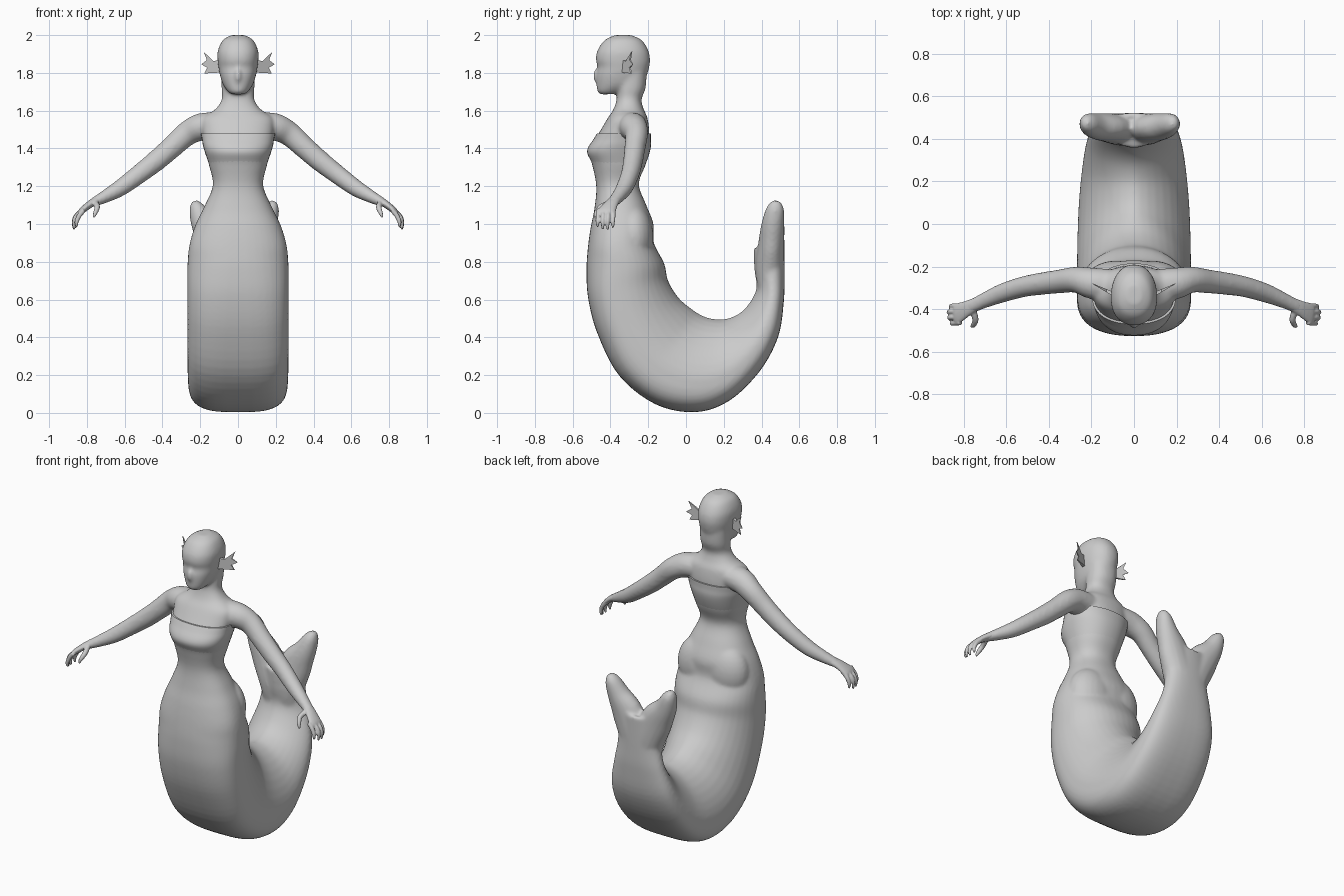
import bpy, bmesh, math
from mathutils import Vector, Matrix

grey = bpy.data.materials.new("stone_grey")
grey.diffuse_color = (0.6, 0.6, 0.6, 1)


def spline(rows, n=5):
    """Catmull-Rom resampling of rows of numbers."""
    out = []
    for i in range(len(rows) - 1):
        p0, p1, p2, p3 = (rows[max(0, min(len(rows) - 1, i + k))] for k in (-1, 0, 1, 2))
        for s in range(n):
            t = s / n
            out.append([b + 0.5 * t * (c - a + t * (2*a - 5*b + 4*c - d + t * (3*(b - c) + d - a)))
                        for a, b, c, d in zip(p0, p1, p2, p3)])
    out.append(list(rows[-1]))
    return out


def skin(bm, rings):
    """Join rings of points into a closed tube."""
    vs = [[bm.verts.new(p) for p in r] for r in rings]
    n = len(vs[0])
    for a, b in zip(vs, vs[1:]):
        for k in range(n):
            bm.faces.new((a[k], a[(k + 1) % n], b[(k + 1) % n], b[k]))
    bm.faces.new(vs[0])
    bm.faces.new(vs[-1][::-1])


def section(oy, oz, iy, iz, w, e_out=2.2, e_in=2.2, split=0.45, grow=0.0, n=40):
    """Cross-section between an outer and an inner point, half width w."""
    o, i = Vector((0, oy, oz)), Vector((0, iy, iz))
    d = (i - o).normalized()
    o, i = o - d * grow, i + d * grow
    mid = o.lerp(i, split)
    ring = []
    for k in range(n):
        c, s = math.cos(math.tau * k / n), math.sin(math.tau * k / n)
        e = 2 / (e_out if s < 0 else e_in)
        side = math.copysign(abs(c) ** e, c) * (w + grow)
        ring.append(mid + (i - mid if s > 0 else o - mid) * abs(s) ** e + Vector((side, 0, 0)))
    return ring


def tube(bm, rows, m=1, n=16, up=(0, 1, 0)):
    """Tube along x, y, z with radius a across and b along up; m mirrors x."""
    rows = spline(rows, 4)
    pts = [Vector((r[0] * m, r[1], r[2])) for r in rows]
    rings = []
    for k, (p, r) in enumerate(zip(pts, rows)):
        t = (pts[min(k + 1, len(pts) - 1)] - pts[max(k - 1, 0)]).normalized()
        u = Vector(up)
        u = (u - t * u.dot(t)).normalized()
        v = t.cross(u)
        rings.append([p + v * r[3] * math.cos(math.tau * j / n) + u * r[4] * math.sin(math.tau * j / n)
                      for j in range(n)])
    skin(bm, rings)


def ball(bm, at, size):
    bmesh.ops.create_uvsphere(bm, u_segments=24, v_segments=16, radius=1,
                              matrix=Matrix.Translation(at) @ Matrix.Diagonal((*size, 1)))


def finish(bm, name, voxel=0, smooth=0):
    bmesh.ops.recalc_face_normals(bm, faces=bm.faces)
    me = bpy.data.meshes.new(name)
    bm.to_mesh(me)
    bm.free()
    me.materials.append(grey)
    ob = bpy.data.objects.new(name, me)
    bpy.context.collection.objects.link(ob)
    if voxel:
        r = ob.modifiers.new("blend", 'REMESH')
        r.mode, r.voxel_size, r.use_smooth_shade = 'VOXEL', voxel, True
        s = ob.modifiers.new("soften", 'SMOOTH')
        s.factor, s.iterations = 0.5, smooth
    return ob


# Trunk and curled tail: outer y, z / inner y, z / half width
TRUNK = [
    (-.36, 1.80, -.208, 1.80, .088), (-.365, 1.72, -.214, 1.72, .087),
    (-.367, 1.66, -.235, 1.66, .086),
    (-.385, 1.605, -.225, 1.61, .12), (-.415, 1.56, -.205, 1.565, .185),
    (-.45, 1.50, -.195, 1.50, .19), (-.48, 1.45, -.195, 1.45, .182),
    (-.518, 1.385, -.195, 1.39, .172), (-.497, 1.315, -.215, 1.31, .154),
    (-.475, 1.20, -.25, 1.21, .133), (-.485, 1.08, -.21, 1.10, .18),
    (-.505, .98, -.172, 1.0, .228), (-.52, .87, -.17, .90, .258),
    (-.527, .75, -.115, .79, .268), (-.517, .60, -.095, .70, .268),
    (-.467, .415, -.04, .61, .268), (-.352, .195, .03, .55, .268),
    (-.16, .045, .09, .513, .266), (.05, .004, .15, .497, .26),
    (.23, .065, .21, .497, .248), (.39, .22, .28, .525, .23),
    (.487, .40, .335, .58, .205), (.517, .58, .373, .66, .165),
    (.522, .73, .362, .76, .14), (.522, .925, .357, .87, .14)]
trunk = spline(TRUNK)


def shape(k):
    r = k / 5
    f = min(1, max(0, (r - 12.5) / 4))                      # 0 torso, 1 tail
    box = f * min(1, max(0, (24 - r) / 5))                  # squarer underside
    return 2.25 + 1.0 * box, 2.25 - 0.6 * f, 0.45 - 0.1 * box


bm = bmesh.new()
skin(bm, [section(*r, *shape(k)) for k, r in enumerate(trunk)])

# Head
HEAD = [(-.448, 1.685, -.36, 1.69, .035), (-.468, 1.70, -.30, 1.71, .056),
        (-.474, 1.74, -.23, 1.74, .08), (-.475, 1.79, -.206, 1.79, .096),
        (-.468, 1.83, -.195, 1.83, .103), (-.477, 1.87, -.19, 1.87, .108),
        (-.468, 1.92, -.20, 1.92, .106), (-.43, 1.974, -.235, 1.974, .08),
        (-.375, 2.0, -.29, 2.0, .035)]
skin(bm, [section(*r) for r in spline(HEAD)])
ball(bm, (0, -.468, 1.785), (.018, .025, .04))

for m in (-1, 1):
    # Arms
    tube(bm, [(.08, -.29, 1.525, .065, .075), (.19, -.28, 1.515, .073, .075),
              (.27, -.262, 1.478, .065, .062), (.35, -.27, 1.407, .059, .056),
              (.43, -.28, 1.337, .056, .053), (.52, -.295, 1.267, .051, .049),
              (.62, -.325, 1.193, .045, .045), (.70, -.358, 1.147, .035, .037),
              (.78, -.395, 1.107, .022, .032)], m)
    # Seat curves
    ball(bm, (m * .085, -.278, .93), (.15, .106, .17))
    # Tail fin lobes, thinner towards the tips
    x = -.02 * m
    tube(bm, [(.035, .447, .62, .08, .06), (.05 + x * .3, .444, .76, .095, .076),
              (.10 + x * .7, .452, .90, .10, .069), (.162 + x, .461, 1.00, .068, .061),
              (.198 + x, .473, 1.085, .042, .046), (.21 + x, .475, 1.122, .016, .02)], m)
finish(bm, "body_and_tail", .009, 10)

# Chest band, fading into the waist
bm = bmesh.new()
skin(bm, [section(*r, *shape(k), grow=min(.009, (r[1] - 1.31) * .1 - .002))
          for k, r in enumerate(trunk) if 1.30 < r[1] < 1.485])
band = finish(bm, "chest_band")
for p in band.data.polygons:
    p.use_smooth = len(p.vertices) == 4

for m, side in ((-1, "left"), (1, "right")):
    # Hands: palm, four fingers, thumb
    bm = bmesh.new()
    tube(bm, [(.73, -.37, 1.133, .025, .03), (.78, -.395, 1.107, .02, .036),
              (.83, -.42, 1.067, .016, .048), (.842, -.425, 1.05, .01, .044)], m)
    for k in range(4):
        y = -.383 - .027 * k
        reach = (.0, .01, .008, -.005)[k]
        tube(bm, [(.815, y, 1.075, .013, .012), (.845 + reach, y - .002, 1.045, .013, .012),
                  (.86 + reach, y - .004, 1.01, .011, .011),
                  (.858 + reach, y - .004, .98 - reach, .006, .006)], m, 10)
    tube(bm, [(.755, -.41, 1.11, .016, .016), (.745, -.45, 1.09, .015, .015),
              (.755, -.475, 1.06, .012, .012), (.765, -.483, 1.035, .006, .006)], m, 10, (1, 0, 0))
    finish(bm, side + "_hand", .005, 2)

    # Spiky ear fins, swept back
    bm = bmesh.new()
    outline = [(.09, 1.87), (.13, 1.862), (.182, 1.912), (.165, 1.868), (.195, 1.845),
               (.163, 1.828), (.178, 1.797), (.09, 1.802)]
    rings = [[Vector((m * x, -.328 + .5 * (x - .1) + dy * (.21 - x) / .1, z)) for x, z in outline]
             for dy in (-.009, .009)]
    skin(bm, rings)
    finish(bm, side + "_ear_fin")
